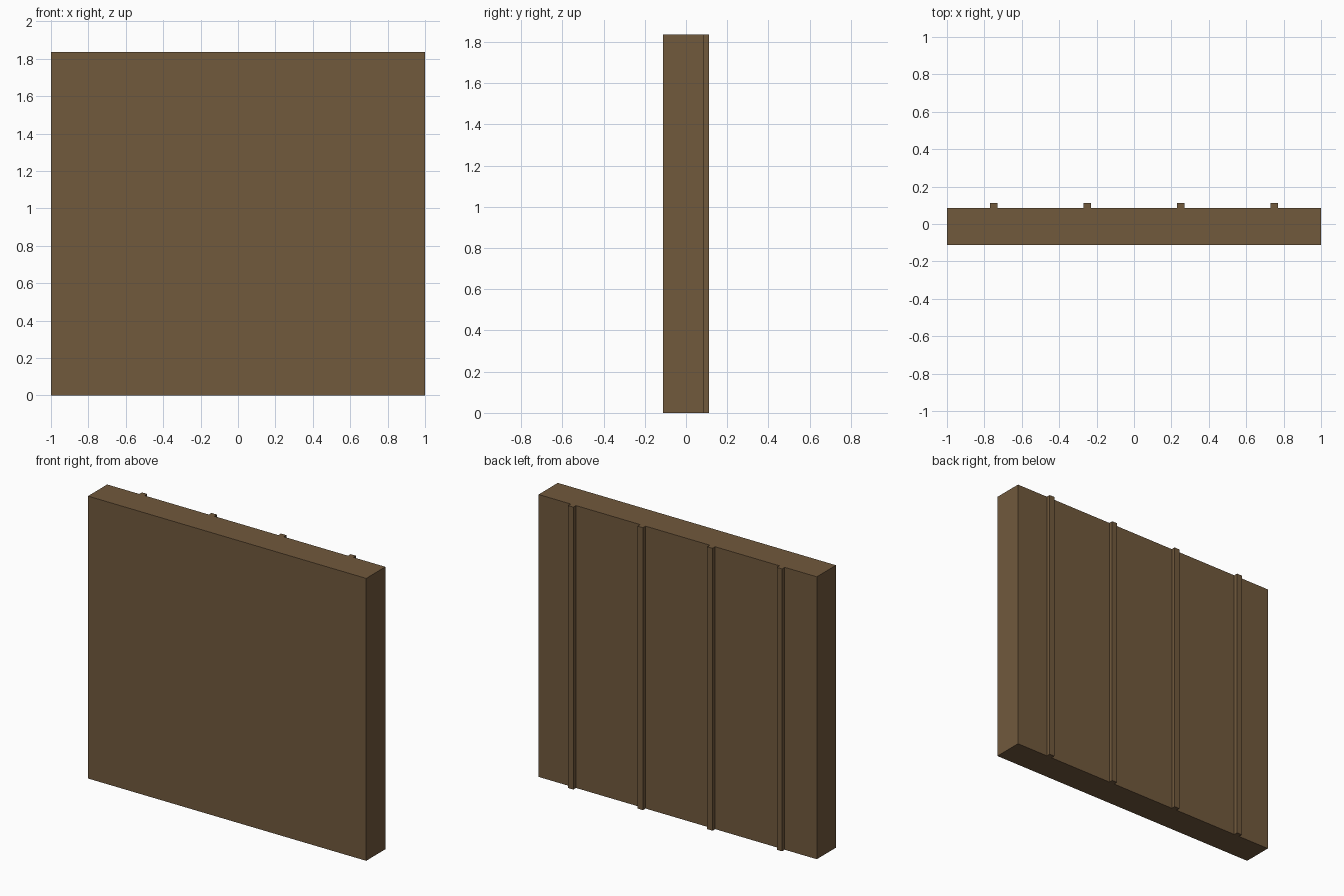
import bpy
from mathutils import Vector

cube = bpy.data.objects.get("Cube")
if cube:
    bpy.data.objects.remove(cube, do_unlink=True)

HEIGHT = 1.835
FRONT, BACK, BATTEN_BACK = -0.112, 0.085, 0.112
BATTEN_WIDTH = 0.038

# Single brown wood colour
wood = bpy.data.materials.new("brown_wood")
wood.use_nodes = True
colour = (0.165, 0.1, 0.046, 1)
wood.diffuse_color = colour
wood.node_tree.nodes["Principled BSDF"].inputs["Base Color"].default_value = colour


def box(name, low, high):
    """Add a box spanning two opposite corners."""
    low, high = Vector(low), Vector(high)
    bpy.ops.mesh.primitive_cube_add(size=1, location=(low + high) / 2)
    obj = bpy.context.object
    obj.name = name
    obj.scale = high - low
    bpy.ops.object.transform_apply(location=False, rotation=False, scale=True)
    obj.data.materials.append(wood)
    return obj


# Main wall slab
box("wall_panel", (-1, FRONT, 0), (1, BACK, HEIGHT))

# Vertical battens, evenly spaced along the back
for i in range(4):
    x = -0.75 + i * 0.5
    box(f"back_batten_{i + 1}", (x - BATTEN_WIDTH / 2, BACK, 0),
        (x + BATTEN_WIDTH / 2, BATTEN_BACK, HEIGHT))
